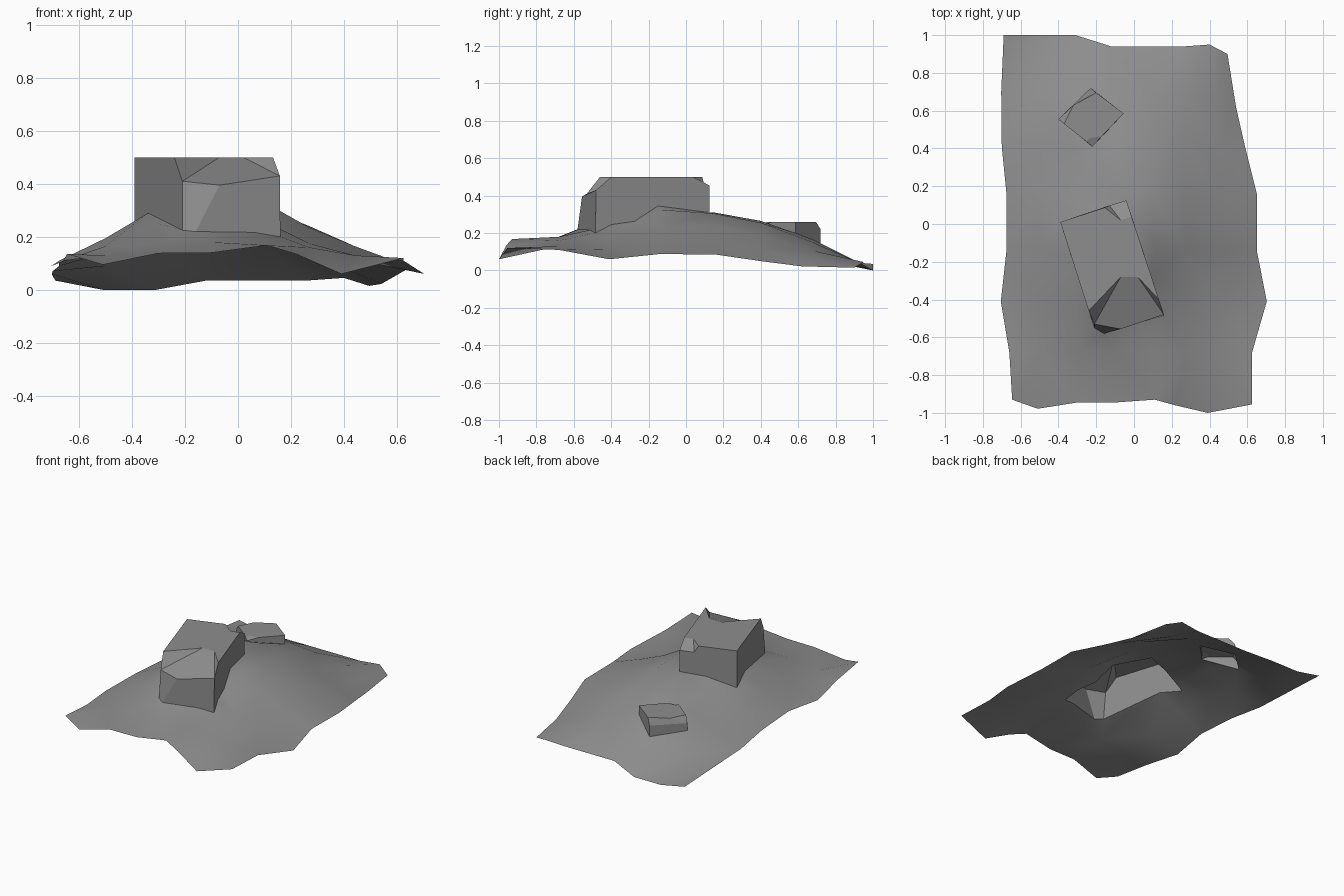
import bpy, bmesh
from mathutils import Vector
from mathutils.geometry import delaunay_2d_cdt

if "Cube" in bpy.data.objects:
    bpy.data.objects.remove(bpy.data.objects["Cube"])

# Dark grey for every part
grey = bpy.data.materials.new("dark_grey")
grey.diffuse_color = (.27, .27, .27, 1)
grey.use_nodes = True
grey.node_tree.nodes["Principled BSDF"].inputs["Base Color"].default_value = grey.diffuse_color


def make_object(name, verts, faces, smooth):
    me = bpy.data.meshes.new(name)
    me.from_pydata(verts, [], faces)
    me.materials.append(grey)
    me.polygons.foreach_set("use_smooth", [smooth] * len(me.polygons))
    ob = bpy.data.objects.new(name, me)
    bpy.context.collection.objects.link(ob)
    return ob


def inside(p, loop):
    hit = False
    for a, b in zip(loop, loop[1:] + loop[:1]):
        if (a[1] > p[1]) != (b[1] > p[1]):
            if p[0] < a[0] + (p[1] - a[1]) * (b[0] - a[0]) / (b[1] - a[1]):
                hit = not hit
    return hit


def edge_distance(p, loop):
    best = 9
    for a, b in zip(loop, loop[1:] + loop[:1]):
        a, b = Vector(a[:2]), Vector(b[:2])
        t = max(0, min(1, (p - a).dot(b - a) / (b - a).length_squared))
        best = min(best, (a + (b - a) * t - p).length)
    return best


def make_block(name, pts, faces):
    """Open-bottomed faceted block from named corners."""
    keys = list(pts)
    ob = make_object(name, [pts[k] for k in keys],
                     [[keys.index(k) for k in f.split()] for f in faces], False)
    bm = bmesh.new()
    bm.from_mesh(ob.data)
    bmesh.ops.recalc_face_normals(bm, faces=bm.faces)
    if sum(f.normal.z * f.calc_area() for f in bm.faces) < 0:
        bmesh.ops.reverse_faces(bm, faces=bm.faces)
    bm.to_mesh(ob.data)
    bm.free()


# Large block: tilted box with a hipped front and a nick at the back
big = dict(A=(-.39, .01, .25), M=(-.2, .072, .3), B=(-.04, .125, .31),
           R=(.048, -.15, .345), S=(.088, -.275, .263), U=(.128, -.4, .245),
           C=(.16, -.485, .2), F=(.06, -.513, .217), E=(-.16, -.58, .22),
           D=(-.21, -.55, .225), L=(-.339, -.15, .29),
           aT=(-.39, .01, .5), b2=(-.04, .125, .455), b3=(-.012, .038, .5),
           n1=(-.13, .098, .455), n2=(-.155, .087, .5), n3=(-.07, .02, .5),
           c1=(.158, -.48, .43), c2=(.132, -.4, .5), d1=(-.21, -.53, .41),
           d2=(-.24, -.46, .5), e1=(-.07, -.556, .395),
           h1=(-.07, -.28, .5), h2=(.02, -.28, .5))
make_block("large_block", big, [
    "A M B b2 n1 n2 aT", "B R S U C c1 c2 b3 b2", "C F E e1 c1", "E D d1 e1",
    "D L A aT d2 d1", "aT n2 n3 b3 c2 h2 h1 d2", "d2 h1 d1", "c2 h2 c1",
    "h1 h2 c1 e1 d1", "n2 n3 n1", "n3 b3 b2 n1"])

# Small block behind it
small = dict(P=(-.40, .555, .17), Q=(-.22, .41, .24), S=(-.055, .585, .2),
             T=(-.23, .72, .145),
             p1=(-.40, .555, .22), p2=(-.37, .53, .26), p3=(-.32, .63, .26),
             t1=(-.23, .72, .22), t2=(-.2, .695, .26), s1=(-.055, .585, .26),
             qa=(-.25, .435, .26), qn=(-.235, .455, .26), qb=(-.17, .465, .26),
             q1=(-.22, .41, .245))
make_block("small_block", small, [
    "P Q q1 qa p2 p1", "Q S s1 qb q1", "S T t1 t2 s1", "T P p1 t1",
    "p2 qa qn qb s1 t2 p3", "p1 p2 p3", "p1 p3 t2 t1", "qa q1 qn", "qn q1 qb"])

# Ground sheet: uneven rim, sampled hill heights, holes under the blocks
rim = [(-.645, -.93, .135), (-.51, -.978, .095), (-.3, -.945, .138),
       (-.1, -.945, .14), (.11, -.93, .168), (.22, -.96, .135),
       (.39, -1, .06), (.625, -.955, .12), (.625, -.68, .11),
       (.703, -.41, .06), (.65, -.14, .088), (.65, .16, .085), (.59, .4, .05),
       (.54, .62, .022), (.495, .9, .015), (.4, .95, .045), (.26, .94, .035),
       (-.12, .94, .035), (-.31, 1, 0), (-.51, 1, 0), (-.69, 1, .035),
       (-.703, .7, .06), (-.7, .41, .07), (-.675, .16, .09),
       (-.675, -.14, .11), (-.705, -.41, .09), (-.66, -.68, .11)]
columns = [-.5, -.3, -.1, .11, .27, .44]
hill = {-.68: [.13, .165, .18, .18, .16, .13],
        -.41: [.165, .25, .27, .27, .175, .115],
        -.14: [.195, .3, .35, .325, .235, .165],
        .15: [.18, .25, .31, .305, .24, .165],
        .4: [.14, .22, .265, .255, .19, .12],
        .68: [.09, .145, .165, .15, .105, .065]}
holes = [[big[k] for k in "ALDEFCUSRBM"], [small[k] for k in "PQST"]]

points, edges = [], []
for loop in [rim] + holes:
    start, n = len(points), len(loop)
    points += loop
    edges += [(start + i, start + (i + 1) % n) for i in range(n)]
for y, row in hill.items():
    for x, z in zip(columns, row):
        p = Vector((x, y))
        if not any(inside(p, h) or edge_distance(p, h) < .03 for h in holes):
            points.append((x, y, z))

vs, _, fs, origin, _, _ = delaunay_2d_cdt(
    [Vector(p[:2]) for p in points], edges, [], 0, 1e-5)
verts = [(v.x, v.y, points[o[0]][2] if o else .2) for v, o in zip(vs, origin)]
faces = []
for f in fs:
    c = sum((vs[i] for i in f), Vector((0, 0))) / len(f)
    if inside(c, rim) and not any(inside(c, h) for h in holes):
        faces.append(f)
make_object("ground", verts, faces, True)
